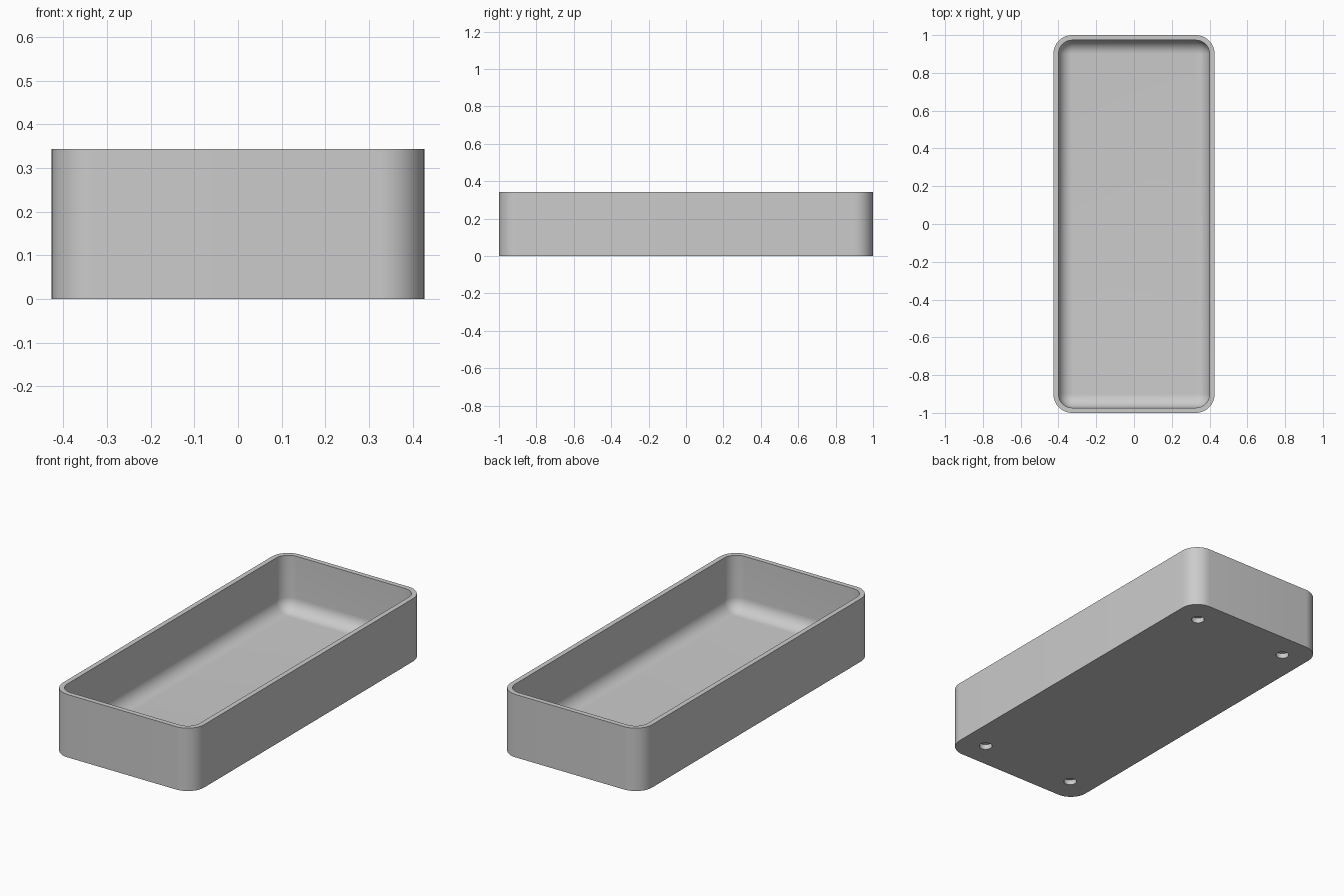
import bpy, bmesh, math

if "Cube" in bpy.data.objects:
    bpy.data.objects.remove(bpy.data.objects["Cube"], do_unlink=True)

HALF_X, HALF_Y, HEIGHT = 0.427, 1.0, 0.343
CORNER, WALL, FLOOR = 0.1, 0.027, 0.043
FILLET = CORNER - WALL - 0.001
SEG = 12

grey = bpy.data.materials.new("plain grey")
grey.use_nodes = True
colour = (0.6, 0.6, 0.6, 1)
grey.diffuse_color = colour
grey.node_tree.nodes["Principled BSDF"].inputs["Base Color"].default_value = colour


def ring(bm, inset, z):
    """Rounded rectangle of vertices, inset from the outer outline."""
    r = CORNER - inset
    cx, cy = HALF_X - CORNER, HALF_Y - CORNER
    verts = []
    for i, (sx, sy) in enumerate([(1, 1), (-1, 1), (-1, -1), (1, -1)]):
        for k in range(SEG + 1):
            a = math.pi / 2 * (i + k / SEG)
            verts.append(bm.verts.new((sx * cx + r * math.cos(a),
                                       sy * cy + r * math.sin(a), z)))
    return verts


# Tray shell: outer wall, rim, inner wall, then the rounded edge to the floor
bm = bmesh.new()
sections = [(0, 0), (0, HEIGHT), (WALL, HEIGHT)]
for k in range(SEG + 1):
    a = math.pi / 2 * k / SEG
    sections.append((WALL + FILLET * (1 - math.cos(a)),
                     FLOOR + FILLET * (1 - math.sin(a))))
rings = [ring(bm, inset, z) for inset, z in sections]
for lower, upper in zip(rings, rings[1:]):
    n = len(lower)
    for i in range(n):
        j = (i + 1) % n
        bm.faces.new((lower[i], lower[j], upper[j], upper[i]))
bm.faces.new(rings[0][::-1])
bm.faces.new(rings[-1])
bmesh.ops.recalc_face_normals(bm, faces=bm.faces)
mesh = bpy.data.meshes.new("tray")
bm.to_mesh(mesh)
bm.free()
mesh.materials.append(grey)
tray = bpy.data.objects.new("tray", mesh)
bpy.context.collection.objects.link(tray)

# Four blind round holes in the underside
bm = bmesh.new()
for sx in (-1, 1):
    for sy in (-1, 1):
        made = bmesh.ops.create_cone(bm, cap_ends=True, segments=32,
                                     radius1=0.033, radius2=0.033, depth=0.056)
        bmesh.ops.translate(bm, verts=made["verts"], vec=(sx * 0.286, sy * 0.857, 0))
mesh = bpy.data.meshes.new("hole_cutter")
bm.to_mesh(mesh)
bm.free()
mesh.materials.append(grey)
cutter = bpy.data.objects.new("hole_cutter", mesh)
cutter.hide_render = True
bpy.context.collection.objects.link(cutter)

cut = tray.modifiers.new("underside holes", "BOOLEAN")
cut.operation = "DIFFERENCE"
cut.solver = "EXACT"
cut.object = cutter
bpy.ops.object.select_all(action="DESELECT")
tray.select_set(True)
bpy.context.view_layer.objects.active = tray
bpy.ops.object.modifier_apply(modifier=cut.name)
bpy.data.objects.remove(cutter, do_unlink=True)

bpy.ops.object.shade_smooth_by_angle(angle=math.radians(30))
